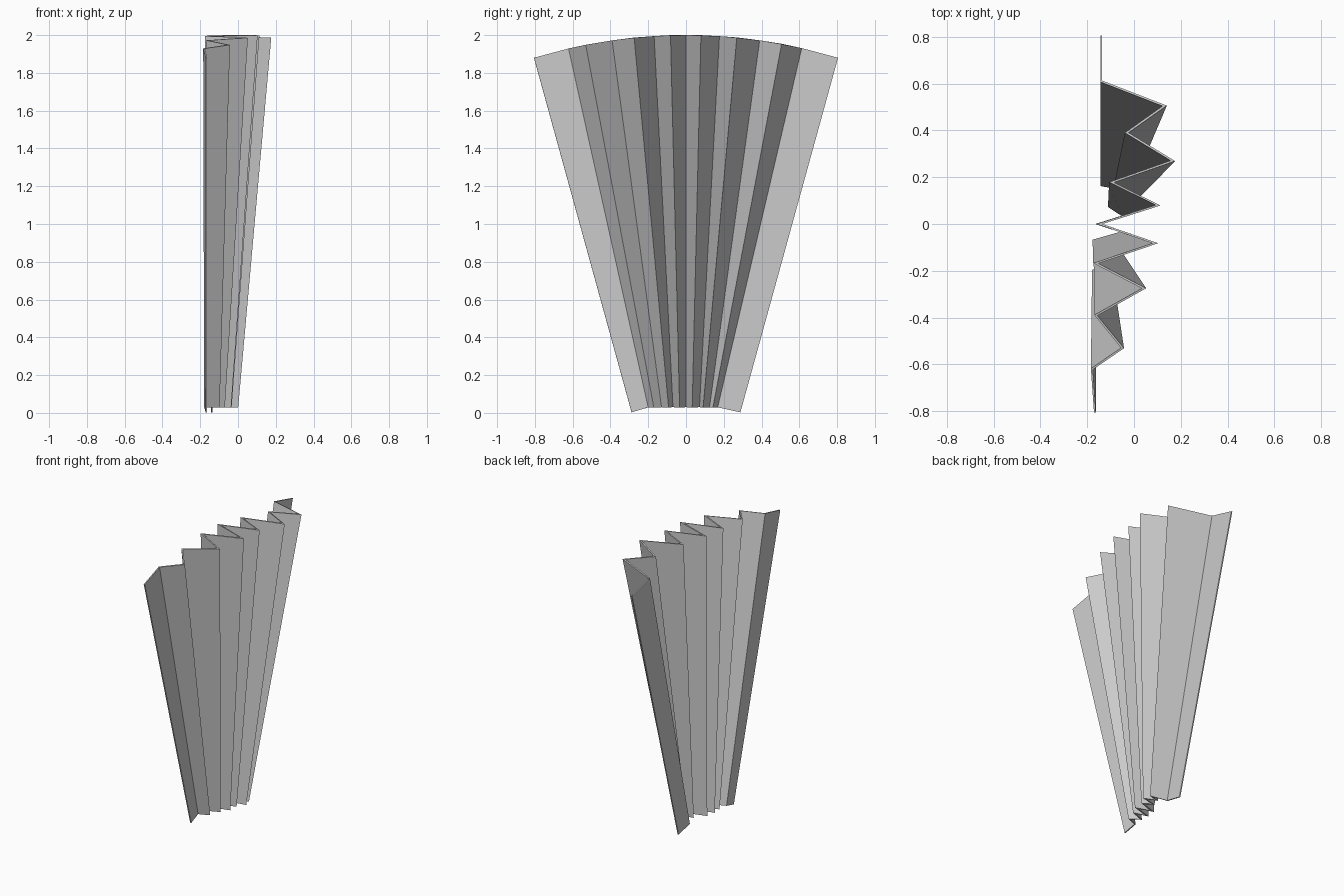
import bpy

# Fold lines from +y edge to -y edge: (x, y) at the top, (x, y) at the bottom
folds = [
    (-0.14, 0.805, -0.14, 0.288),
    (-0.14, 0.61, -0.14, 0.165),
    (0.14, 0.505, -0.015, 0.142),
    (-0.04, 0.39, -0.095, 0.124),
    (0.175, 0.27, 0.0, 0.092),
    (-0.105, 0.178, -0.11, 0.072),
    (0.112, 0.08, -0.035, 0.034),
    (-0.157, 0.0, -0.162, 0.0),
    (0.1, -0.082, -0.04, -0.034),
    (-0.172, -0.168, -0.175, -0.068),
    (0.052, -0.275, -0.07, -0.093),
    (-0.172, -0.39, -0.175, -0.128),
    (-0.04, -0.53, -0.095, -0.17),
    (-0.18, -0.62, -0.175, -0.198),
    (-0.167, -0.805, -0.167, -0.288),
]
THICK = 0.008
MITER = 0.009   # the sharp tips grow by this much when thickened
RADIUS = 2.76   # arc of the upper rim

last = len(folds) - 1
verts = []
for i, (tx, ty, bx, by) in enumerate(folds):
    inset = 0
    if 1 < i < last - 1:
        inset = -MITER if i % 2 == 0 else MITER
    rim = 2.0 - (RADIUS - (RADIUS ** 2 - ty ** 2) ** 0.5)
    base = 0.003 if i in (0, last) else 0.03
    verts += [(tx + inset, ty, rim), (bx + inset, by, base)]

faces = [(2 * i, 2 * i + 1, 2 * i + 3, 2 * i + 2) for i in range(last)]

# Pleated sheet
mesh = bpy.data.meshes.new("pleated_fan")
mesh.from_pydata(verts, [], faces)
mesh.update()
fan = bpy.data.objects.new("pleated_fan", mesh)
bpy.context.collection.objects.link(fan)

# Sheet thickness
solid = fan.modifiers.new("thickness", 'SOLIDIFY')
solid.thickness = THICK
solid.offset = 0
solid.use_even_offset = True
